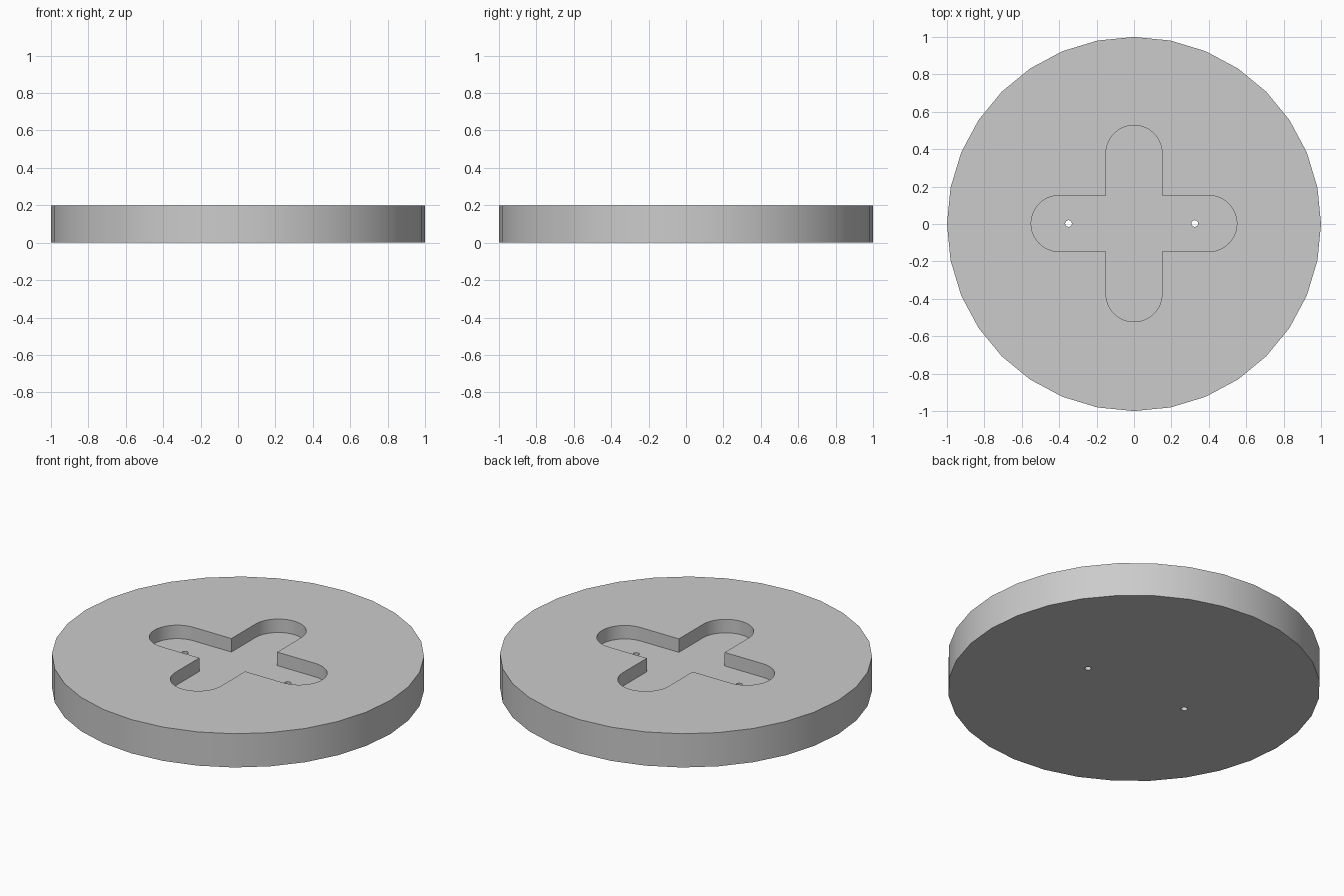
import bpy
import bmesh
from math import pi, cos, sin, radians
from mathutils import Vector, Matrix

if "Cube" in bpy.data.objects:
    bpy.data.objects.remove(bpy.data.objects["Cube"])

HEIGHT, FLOOR = 0.2, 0.12
HALF_WIDTH = 0.15
CENTRE_Y = 0.0025


def prism(name, outline, z0, z1):
    """Closed solid from a flat outline."""
    bm = bmesh.new()
    base = bm.faces.new([bm.verts.new((p[0], p[1], z0)) for p in outline])
    top = bmesh.ops.extrude_face_region(bm, geom=[base])["geom"]
    bmesh.ops.translate(bm, vec=(0, 0, z1 - z0),
                        verts=[g for g in top if isinstance(g, bmesh.types.BMVert)])
    bmesh.ops.recalc_face_normals(bm, faces=bm.faces)
    mesh = bpy.data.meshes.new(name)
    bm.to_mesh(mesh)
    bm.free()
    obj = bpy.data.objects.new(name, mesh)
    bpy.context.collection.objects.link(obj)
    return obj


def circle(x, y, radius, sides):
    return [(x + radius * cos(2 * pi * i / sides), y + radius * sin(2 * pi * i / sides))
            for i in range(sides)]


def cross_outline(reaches, steps=24):
    """Four round-ended arms, each followed by an inner corner."""
    points = []
    for quarter, reach in enumerate(reaches):
        turn = Matrix.Rotation(quarter * pi / 2, 2)
        arm = [Vector((reach - HALF_WIDTH + HALF_WIDTH * cos(a), HALF_WIDTH * sin(a)))
               for a in (-pi / 2 + pi * i / steps for i in range(steps + 1))]
        arm.append(Vector((HALF_WIDTH, HALF_WIDTH)))
        points += [turn @ p + Vector((0, CENTRE_Y)) for p in arm]
    return points


# Round plate
plate = prism("round_plate", circle(0, 0, 1, 32), 0, HEIGHT)

# Cross recess and the two through holes
cutters = [prism("cross_cutter", cross_outline((0.55, 0.525, 0.55, 0.525)), FLOOR, HEIGHT + 0.1)]
for x in (-0.35, 0.325):
    cutters.append(prism("hole_cutter", circle(x, CENTRE_Y, 0.018, 16), -0.1, HEIGHT + 0.1))

bpy.context.view_layer.objects.active = plate
plate.select_set(True)
for cutter in cutters:
    cutter.hide_render = True
    cut = plate.modifiers.new("cut", "BOOLEAN")
    cut.operation, cut.solver, cut.object = "DIFFERENCE", "EXACT", cutter
    bpy.ops.object.modifier_apply(modifier=cut.name)
    bpy.data.objects.remove(cutter)

# Plain grey finish
grey = bpy.data.materials.new("light_grey")
grey.use_nodes = True
grey.diffuse_color = (0.6, 0.6, 0.6, 1)
grey.node_tree.nodes["Principled BSDF"].inputs["Base Color"].default_value = grey.diffuse_color
plate.data.materials.clear()
plate.data.materials.append(grey)

bpy.ops.object.shade_smooth_by_angle(angle=radians(30))
